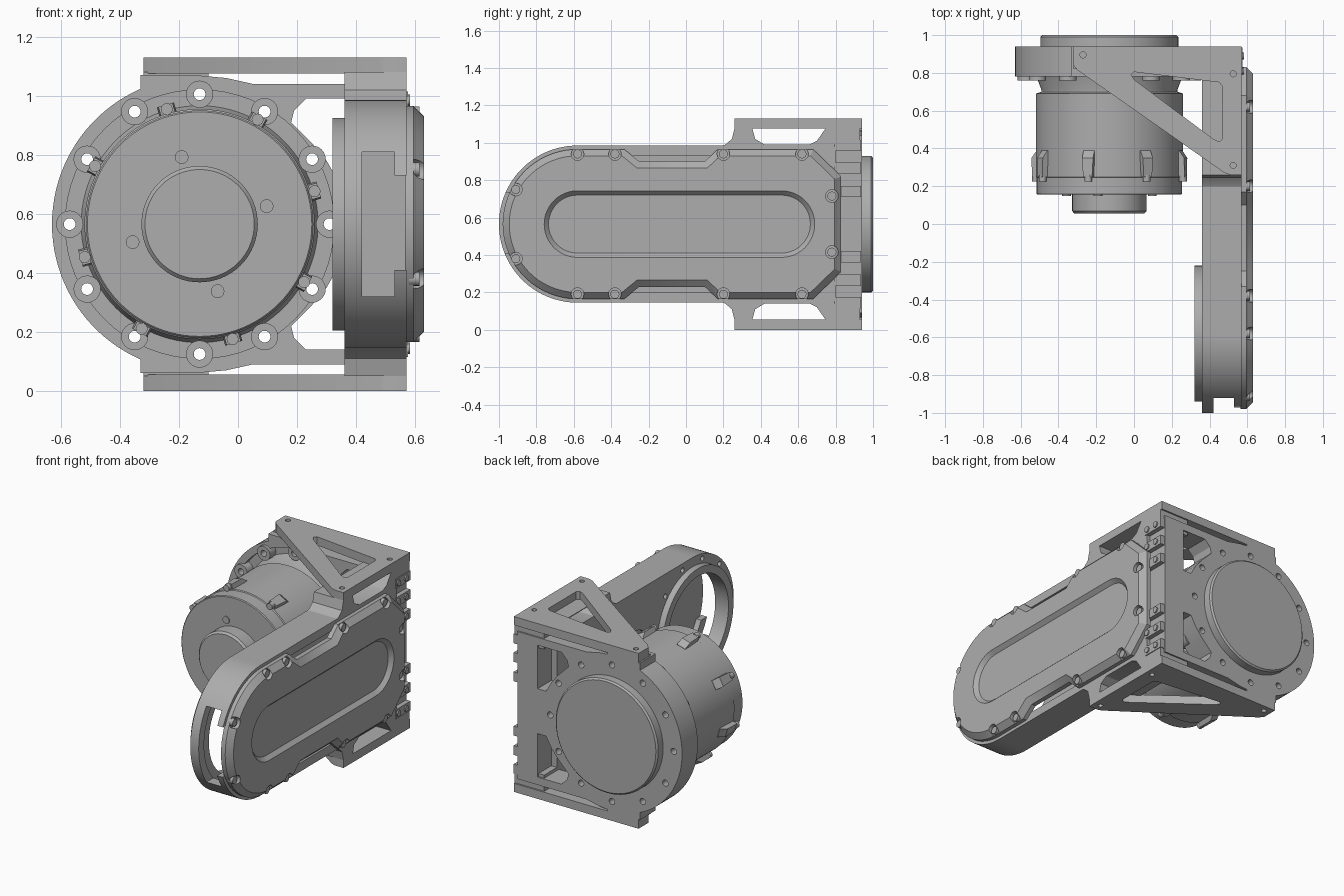
import bpy, bmesh, math
from mathutils import Vector

if "Cube" in bpy.data.objects:
    bpy.data.objects.remove(bpy.data.objects["Cube"])

grey = bpy.data.materials.new("machined_grey")
grey.use_nodes = True
GREY = (0.42, 0.42, 0.42, 1)
grey.diffuse_color = GREY
grey.node_tree.nodes["Principled BSDF"].inputs["Base Color"].default_value = GREY

MID = 0.565            # height of both joint axes
MX = -0.13             # motor axis x
JY = -0.58             # arm joint axis y


def arc(cx, cy, r, a0, a1, n=40):
    step = math.radians(a1 - a0) / n
    a0 = math.radians(a0)
    return [(cx + r * math.cos(a0 + i * step), cy + r * math.sin(a0 + i * step)) for i in range(n + 1)]


def circle(cx, cy, r, n=64):
    return arc(cx, cy, r, 0, 360, n)[:-1]


def stadium(y0, y1, r):
    return arc(y1, MID, r, -90, 90, 24) + arc(y0, MID, r, 90, 270, 24)


def rect(u0, u1, v0, v1):
    return [(u0, v0), (u1, v0), (u1, v1), (u0, v1)]


def flip(pts):
    return [(u, 2 * MID - v) for u, v in reversed(pts)]


def place(axis, u, v, w):
    return {"x": (w, u, v), "y": (u, w, v), "z": (u, v, w)}[axis]


def shade(ob):
    for p in ob.data.polygons:
        p.use_smooth = True
    ob.data.set_sharp_from_angle(angle=math.radians(30))


def loft(name, axis, sections, chamfer=0, chamfer_at=None):
    """Skin matching outlines stacked along an axis."""
    bm = bmesh.new()
    rings = [[bm.verts.new(place(axis, u, v, w)) for u, v in pts] for pts, w in sections]
    for a, b in zip(rings, rings[1:]):
        for i in range(len(a)):
            j = (i + 1) % len(a)
            bm.faces.new((a[i], a[j], b[j], b[i]))
    bm.faces.new(rings[0])
    bm.faces.new(rings[-1])
    bmesh.ops.recalc_face_normals(bm, faces=bm.faces)
    if chamfer:
        k = "xyz".index(axis)
        edges = [e for e in bm.edges if all(abs(v.co[k] - chamfer_at) < 1e-5 for v in e.verts)]
        bmesh.ops.bevel(bm, geom=edges, offset=chamfer, segments=1, affect="EDGES")
    me = bpy.data.meshes.new(name)
    bm.to_mesh(me)
    bm.free()
    me.materials.append(grey)
    ob = bpy.data.objects.new(name, me)
    bpy.context.collection.objects.link(ob)
    shade(ob)
    return ob


def prism(name, axis, pts, a, b, chamfer=0, at=None):
    return loft(name, axis, [(pts, a), (pts, b)], chamfer, at)


def turned(name, axis, cu, cv, steps, n=64):
    return loft(name, axis, [(circle(cu, cv, r, n), w) for r, w in steps])


def cut(ob, cutters):
    for c in cutters:
        c.hide_render = True
        m = ob.modifiers.new("cut", "BOOLEAN")
        m.operation, m.solver, m.object = "DIFFERENCE", "EXACT", c
    bpy.context.view_layer.update()
    me = bpy.data.meshes.new_from_object(ob.evaluated_get(bpy.context.evaluated_depsgraph_get()))
    ob.modifiers.clear()
    ob.data = me
    for c in cutters:
        bpy.data.objects.remove(c)
    shade(ob)


# Motor mounting plate with lightening windows
edge = [(0.545, 1.04), (0.05, 1.04), (-0.04, 1.06), (-0.15, 1.07), (-0.33, 1.07)]
plate = prism("mounting_plate", "y", edge + arc(MX, MID, 0.5, 113.6, 246.4) + flip(edge), 0.78, 0.94)
window = [(0.19, 0.95), (0.18, 0.91), (0.25, 0.84), (0.3, 0.78), (0.34, 0.71), (0.4, 0.71),
          (0.4, 0.99), (0.23, 0.99)]
cut(plate, [prism("c", "y", w, 0.7, 1) for w in (window, flip(window))]
    + [prism("c", "y", circle(MX, MID, 0.455), 0.7, 0.82)])

# Lugs with through holes around the motor
lugs = [(MX + 0.44 * math.cos(i * math.pi / 6), MID + 0.44 * math.sin(i * math.pi / 6)) for i in range(12)]
cut(plate, [prism("c", "y", circle(u, v, 0.02, 16), 0.7, 1) for u, v in lugs])
for u, v in lugs:
    lug = prism("plate_lug", "y", circle(u, v, 0.046, 24), 0.76, 0.83)
    cut(lug, [prism("c", "y", circle(u, v, 0.02, 16), 0.7, 0.9)])

# Motor body, front cap and output disc
turned("motor_body", "y", MX, MID, [(0.38, 0.155), (0.385, 0.16), (0.385, 0.245), (0.39, 0.25),
                                    (0.39, 0.69), (0.36, 0.7), (0.36, 0.71), (0.405, 0.83)], 96)
turned("motor_cap", "y", MX, MID, [(0.185, 0.055), (0.197, 0.068), (0.197, 0.16)])
turned("output_disc", "y", MX, MID, [(0.365, 0.9), (0.365, 0.99), (0.355, 1.0)], 96)
for i in range(4):
    a = math.radians(105 + 90 * i)
    u, v = MX + 0.235 * math.cos(a), MID + 0.235 * math.sin(a)
    turned("motor_screw", "y", u, v, [(0.023, 0.148), (0.023, 0.17)], 20)

# Wedge clips and screws around the motor
for i in range(8):
    a = math.radians(16 + 45 * i)
    d, t = Vector((math.cos(a), math.sin(a))), Vector((-math.sin(a), math.cos(a)))
    c = Vector((MX, MID))

    def block(r, w):
        return [tuple(c + d * q + t * s) for q, s in ((0.36, -w), (r, -w), (r, w), (0.36, w))]
    loft("motor_clip", "y", [(block(0.42, 0.025), 0.25), (block(0.42, 0.03), 0.35), (block(0.392, 0.03), 0.39)])
    p = c + d * 0.405
    turned("clip_screw", "y", p.x, p.y, [(0.02, 0.225), (0.02, 0.26)], 16)

# Hollow arm with an open joint and a slot in its nose
arm = prism("arm_shell", "x", arc(JY, MID, 0.42, 90, 270, 64) + [(0.8, MID - 0.42), (0.8, MID + 0.42)], 0.36, 0.57)
cavity = arc(JY, MID, 0.365, 90, 270, 64) + [(0.72, MID - 0.365), (0.72, MID + 0.365)]
cut(arm, [prism("c", "x", cavity, 0.415, 0.6)])
cut(arm, [prism("c", "x", circle(JY, MID, 0.31), 0.3, 0.45)])
cut(arm, [prism("c", "x", stadium(0.02, 0.5, 0.17), 0.3, 0.385),
          prism("c", "y", rect(0.42, 0.53, 0.32, 0.81), -1.1, -0.7)])
cut(arm, [prism("c", "y", rect(0.525, 0.6, 0.41, 0.73), -1.1, -0.8)])
cut(arm, [prism("c", "x", circle(JY + 0.39 * math.cos(k), MID + 0.39 * math.sin(k), 0.016, 16), 0.3, 0.4)
          for k in [math.radians(30 * i + 15) for i in range(12)]])
ring = prism("joint_ring", "x", circle(JY, MID, 0.36, 96), 0.32, 0.37)
cut(ring, [prism("c", "x", circle(JY, MID, 0.31), 0.3, 0.4)])

# Outer cover with bevelled rim, waist notches and long recess
rim = [(0.83, 0.82), (0.68, 0.965), (0.17, 0.965), (0.1, 0.9), (-0.25, 0.9), (-0.33, 0.965)]
cover = prism("arm_cover", "x", rim + arc(JY, MID, 0.4, 90, 270, 48) + flip(rim), 0.565, 0.63, 0.035, 0.63)
cut(cover, [loft("c", "x", [(stadium(JY, 0.51, 0.155), 0.605), (stadium(JY, 0.51, 0.18), 0.632),
                            (stadium(JY, 0.51, 0.18), 0.66)])])
spots = [(-0.58, 0.94), (-0.38, 0.94), (0.2, 0.94), (0.62, 0.94), (0.78, 0.715), (-0.91, 0.75)]
spots += flip(spots)
cut(cover, [prism("c", "x", circle(u, v, 0.034, 20), 0.595, 0.7) for u, v in spots])
for u, v in spots:
    turned("cover_screw", "x", u, v, [(0.024, 0.58), (0.024, 0.615)], 16)

# Triangular brackets and their standoffs, top and bottom
outline = [(-0.32, 0.94), (-0.32, 0.84), (-0.3, 0.815), (0.48, 0.27), (0.51, 0.26), (0.57, 0.26), (0.57, 0.94)]
hole = [(0.0, 0.805), (-0.015, 0.79), (0.0, 0.765), (0.42, 0.45), (0.45, 0.435), (0.468, 0.45),
        (0.468, 0.73), (0.45, 0.75)]
side = [(0.16, 0.97), (0.21, 0.99), (0.245, 1.02), (0.26, 1.08), (0.93, 1.08), (0.93, 0.97)]
gap = [(0.355, 1.075), (0.37, 1.02), (0.42, 0.99), (0.66, 0.99), (0.7, 1.01), (0.745, 1.075)]
for level, (z0, z1) in (("top", (1.075, 1.13)), ("bottom", (0, 0.055))):
    bracket = prism(level + "_bracket", "z", outline, z0, z1)
    cut(bracket, [prism("c", "z", hole, z0 - 0.1, z1 + 0.1)]
        + [prism("c", "z", circle(u, v, 0.016, 16), z0 - 0.1, z1 + 0.1)
           for u, v in ((-0.27, 0.895), (0.525, 0.795), (0.525, 0.31))])
    s, g = (side, gap) if level == "top" else (flip(side), flip(gap))
    standoff = prism(level + "_standoff", "x", s, 0.36, 0.57)
    cut(standoff, [prism("c", "x", g, 0.3, 0.6)])
    # Shoulder joining plate and bracket on the motor side
    v0, v1 = (1.04, 1.08) if level == "top" else (0.05, 0.09)
    prism(level + "_shoulder", "y", rect(-0.32, -0.1, v0, v1), 0.82, 0.94)

# Screwed tabs along the plate edge
tabs = [0.985, 0.865, 0.74]
for z in tabs + [2 * MID - t for t in tabs]:
    prism("edge_tab", "x", rect(0.79, 0.935, z - 0.03, z + 0.03), 0.5, 0.575)
    for y in (0.81, 0.89):
        turned("tab_screw", "x", y, z, [(0.019, 0.56), (0.019, 0.583)], 16)
